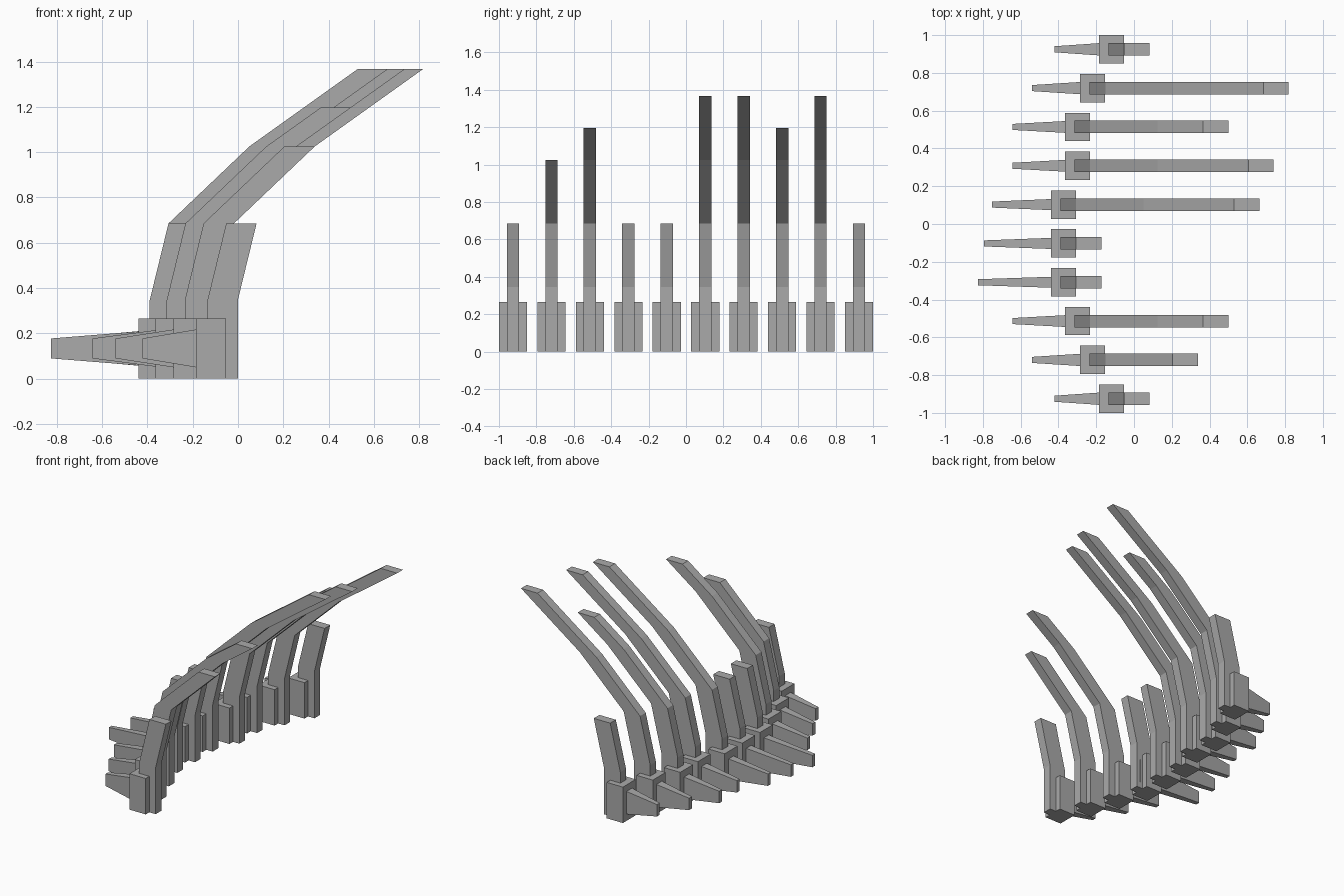
import bpy, bmesh

if "Cube" in bpy.data.objects:
    bpy.data.objects.remove(bpy.data.objects["Cube"])

bone = bpy.data.materials.new("bone_grey")
bone.diffuse_color = (0.4, 0.4, 0.4, 1)
bone.use_nodes = True
bone.node_tree.nodes["Principled BSDF"].inputs["Base Color"].default_value = bone.diffuse_color

# (block left x, spine tip x, spine length, rib height), front to back
SEGMENTS = [
    (-0.185, -0.422, 0.26, 0.685),
    (-0.285, -0.540, 0.28, 1.025),
    (-0.365, -0.642, 0.33, 1.197),
    (-0.440, -0.826, 0.54, 0.685),
    (-0.440, -0.795, 0.48, 0.685),
    (-0.440, -0.752, 0.42, 1.368),
    (-0.365, -0.642, 0.33, 1.368),
    (-0.365, -0.642, 0.33, 1.197),
    (-0.285, -0.540, 0.28, 1.368),
    (-0.185, -0.422, 0.26, 0.685),
]
BLOCK_W, BLOCK_D, BLOCK_H = 0.132, 0.15, 0.265
RIB_W, RIB_D = 0.134, 0.066
# Rib curve: (sideways offset, height)
RIB_PATH = [(0, 0), (0, 0.345), (0.083, 0.685), (0.44, 1.025), (0.92, 1.368)]


def loft(name, rings):
    """Skin a list of four-cornered rings and cap both ends."""
    bm = bmesh.new()
    loops = [[bm.verts.new(p) for p in ring] for ring in rings]
    for a, b in zip(loops, loops[1:]):
        for i in range(4):
            j = (i + 1) % 4
            bm.faces.new((a[i], a[j], b[j], b[i]))
    bm.faces.new(loops[0])
    bm.faces.new(loops[-1])
    bmesh.ops.recalc_face_normals(bm, faces=bm.faces)
    mesh = bpy.data.meshes.new(name)
    bm.to_mesh(mesh)
    bm.free()
    mesh.materials.append(bone)
    bpy.context.collection.objects.link(bpy.data.objects.new(name, mesh))


def flat_ring(x, y, z, w, d):
    return [(x, y - d / 2, z), (x + w, y - d / 2, z),
            (x + w, y + d / 2, z), (x, y + d / 2, z)]


def upright_ring(x, y, z, hy, hz):
    return [(x, y - hy, z - hz), (x, y + hy, z - hz),
            (x, y + hy, z + hz), (x, y - hy, z + hz)]


def rib_points(height):
    """Cut the rib curve off at the given height."""
    points = [RIB_PATH[0]]
    for (x0, z0), (x1, z1) in zip(RIB_PATH, RIB_PATH[1:]):
        if z0 >= height - 0.001:
            break
        t = min(1, (height - z0) / (z1 - z0))
        points.append((x0 + (x1 - x0) * t, z0 + (z1 - z0) * t))
    return points


for i, (left, tip, length, height) in enumerate(SEGMENTS):
    y = -0.925 + i * 1.85 / 9
    # Vertebra block
    loft(f"vertebra_{i}", [flat_ring(left, y, z, BLOCK_W, BLOCK_D) for z in (0, BLOCK_H)])
    # Tapered spine behind the block
    loft(f"spine_{i}", [upright_ring(tip, y, 0.133, 0.016, 0.044),
                        upright_ring(tip + length, y, 0.133, 0.034, 0.0875)])
    # Bent rib
    loft(f"rib_{i}", [flat_ring(left + 0.05 + x, y, z, RIB_W, RIB_D)
                      for x, z in rib_points(height)])
